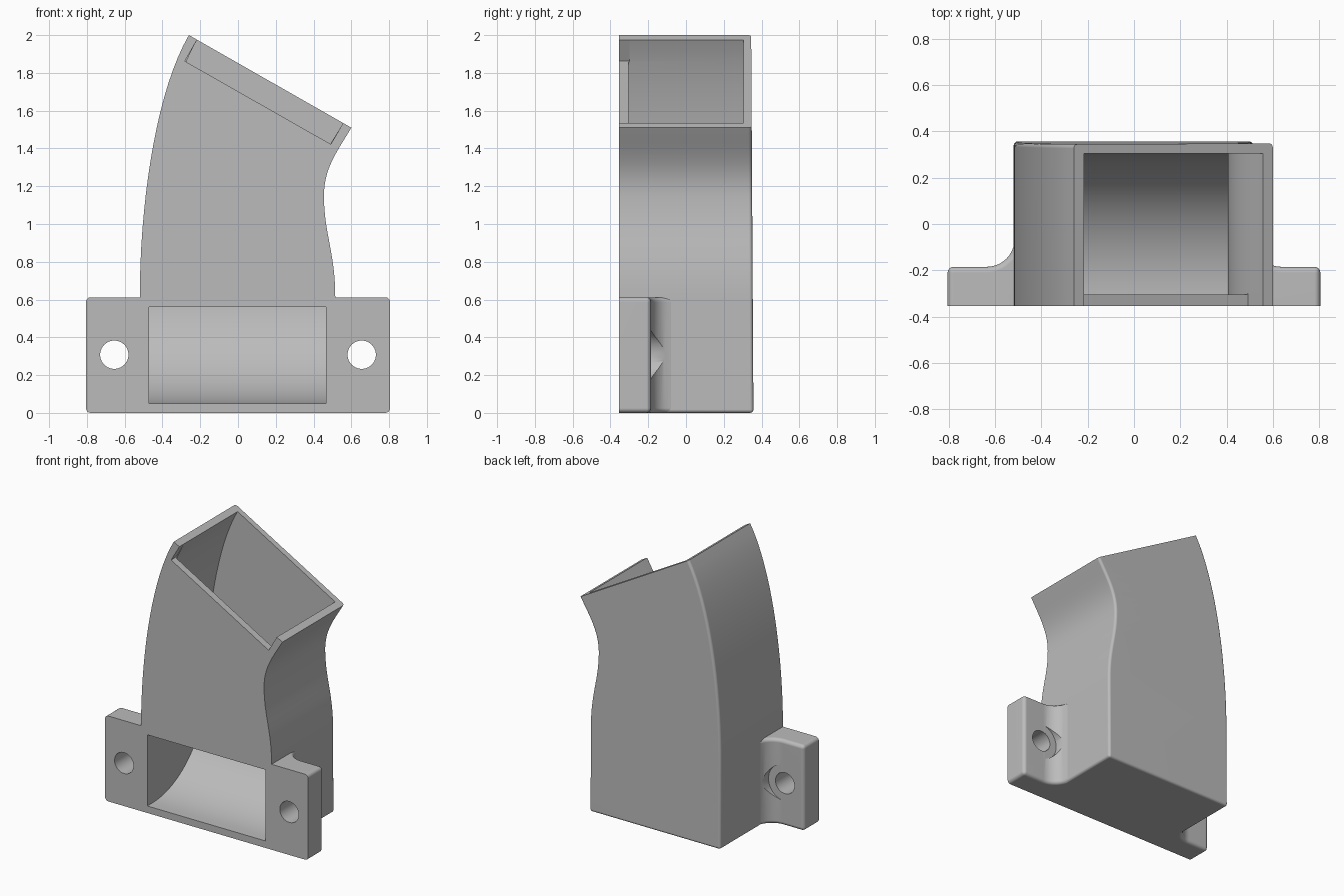
import bpy, bmesh, math
from mathutils import Vector
from mathutils.geometry import interpolate_bezier

if "Cube" in bpy.data.objects:
    bpy.data.objects.remove(bpy.data.objects["Cube"], do_unlink=True)

FRONT, BACK, WALL = -0.355, 0.357, 0.05
OUT = Vector((0.5, 0.866))       # direction the tilted outlet points
ALONG = Vector((0.866, -0.5))    # direction along the outlet rim

grey = bpy.data.materials.new("plain grey")
grey.use_nodes = True
grey.diffuse_color = (0.5, 0.5, 0.5, 1)
grey.node_tree.nodes["Principled BSDF"].inputs["Base Color"].default_value = (0.5, 0.5, 0.5, 1)


def prism(name, outline, axis, lo, hi, tweak=None):
    """Extrude a 2D outline along an axis; tweak may edit the bmesh."""
    place = {"X": lambda p, d: (d, p[0], p[1]),
             "Y": lambda p, d: (p[0], d, p[1]),
             "Z": lambda p, d: (p[0], p[1], d)}[axis]
    bm = bmesh.new()
    a = [bm.verts.new(place(p, lo)) for p in outline]
    b = [bm.verts.new(place(p, hi)) for p in outline]
    bm.faces.new(a)
    bm.faces.new(b[::-1])
    for i in range(len(a)):
        j = (i + 1) % len(a)
        bm.faces.new((a[i], b[i], b[j], a[j]))
    bmesh.ops.recalc_face_normals(bm, faces=bm.faces)
    if tweak:
        tweak(bm)
    mesh = bpy.data.meshes.new(name)
    bm.to_mesh(mesh)
    bm.free()
    mesh.materials.append(grey)
    obj = bpy.data.objects.new(name, mesh)
    bpy.context.collection.objects.link(obj)
    return obj


def combine(target, other, operation):
    """Apply a boolean and discard the second object."""
    mod = target.modifiers.new("combine", "BOOLEAN")
    mod.operation, mod.object, mod.solver = operation, other, "EXACT"
    bpy.context.view_layer.objects.active = target
    bpy.ops.object.modifier_apply(modifier=mod.name)
    bpy.data.objects.remove(other, do_unlink=True)


def round_edges(bm, radius, skip):
    """Round sharp edges, leaving the front outline and skipped edges crisp."""
    edges = [e for e in bm.edges
             if e.calc_face_angle(0) > 0.5 and not skip(e)
             and not all(v.co.y < FRONT + 0.001 for v in e.verts)]
    bmesh.ops.bevel(bm, geom=edges, offset=radius, offset_type="OFFSET",
                    segments=4, profile=0.5, affect="EDGES")


def arc(cx, cy, r, start, end, n=10):
    return [Vector((cx + r * math.cos(math.radians(start + (end - start) * i / n)),
                    cy + r * math.sin(math.radians(start + (end - start) * i / n))))
            for i in range(n + 1)]


def curve(*pts):
    return interpolate_bezier(*[Vector(p) for p in pts], 18)


def inset(path, side):
    """Shift a rising path sideways by the wall thickness."""
    result = []
    for i, p in enumerate(path):
        t = (path[min(i + 1, len(path) - 1)] - path[max(i - 1, 0)]).normalized()
        result.append(p + side * WALL * Vector((t.y, -t.x)))
    return result


# Side curves of the duct, from the mounting plate up to the outlet
left = [Vector(p[:2]) for p in
        curve((-0.52, 0.61, 0), (-0.52, 1.11, 0), (-0.435, 1.70, 0), (-0.26, 2.0, 0))]
right = [Vector(p[:2]) for p in
         curve((0.515, 0.61, 0), (0.515, 0.85, 0), (0.455, 0.95, 0), (0.455, 1.15, 0))[:-1]
         + curve((0.455, 1.15, 0), (0.455, 1.30, 0), (0.53, 1.39, 0), (0.6, 1.51, 0))]


# Duct body, with a slightly leaning back and rounded rear edges
def shape_body(bm):
    for v in bm.verts:
        if v.co.y > 0:
            v.co.y -= 0.006 * v.co.z
    on_rim = lambda v: Vector((v.co.x, v.co.z)).dot(OUT) > 1.59
    round_edges(bm, 0.018, lambda e: all(on_rim(v) for v in e.verts))


outer = [Vector((-0.52, 0))] + left + right[::-1] + [Vector((0.515, 0))]
duct = prism("air_duct", outer, "Y", FRONT, BACK, shape_body)

# Mounting plate with fillets running into the duct sides
half = [Vector((0.805, FRONT)), Vector((0.805, -0.185))]
half += arc(0.636, -0.065, 0.12, 270, 180) + [Vector((0.45, -0.065))]
plate_outline = half + [Vector((-p.x, p.y)) for p in reversed(half)]
plate = prism("mounting_plate", plate_outline, "Z", 0, 0.612,
              lambda bm: round_edges(bm, 0.025, lambda e: False))
combine(duct, plate, "UNION")

# Hollow passage: inner side walls crossed with a scooped side profile
inner_left, inner_right = inset(left, 1), inset(right, -1)
passage = ([Vector((-0.47, 0))] + inner_left + [inner_left[-1] + OUT * 0.2]
           + [inner_right[-1] + OUT * 0.2] + inner_right[::-1] + [Vector((0.465, 0))])
cavity = prism("cavity_cutter", passage, "Y", -0.5, 0.5)
scoop = ([Vector((-0.45, WALL))] + arc(-0.3, 0.655, 0.605, 270, 360, 24)
         + [Vector(p) for p in ((0.305, 2.5), (-0.305, 2.5), (-0.305, 0.56), (-0.45, 0.56))])
combine(cavity, prism("scoop_cutter", scoop, "X", -1, 1), "INTERSECT")
combine(duct, cavity, "DIFFERENCE")

# Lowered front lip at the outlet
a, b = left[-1] + ALONG * WALL, right[-1] - ALONG * WALL
notch = [a + OUT * 0.1, a - OUT * 0.13, b - OUT * 0.13, b + OUT * 0.1]
combine(duct, prism("notch_cutter", notch, "Y", -0.45, -0.3), "DIFFERENCE")

# Screw holes and clearance for the screw heads
for x in (-0.655, 0.655):
    for radius, lo, hi in ((0.075, -0.45, 0.0), (0.13, -0.184, 0.1)):
        ring = arc(x, 0.308, radius, 0, 360, 40)[:-1]
        combine(duct, prism("hole_cutter", ring, "Y", lo, hi), "DIFFERENCE")

# Smooth shading with crisp edges
bpy.ops.object.select_all(action="DESELECT")
duct.select_set(True)
bpy.context.view_layer.objects.active = duct
bpy.ops.object.shade_smooth_by_angle(angle=math.radians(30))
weighted = duct.modifiers.new("even_shading", "WEIGHTED_NORMAL")
weighted.keep_sharp = True
